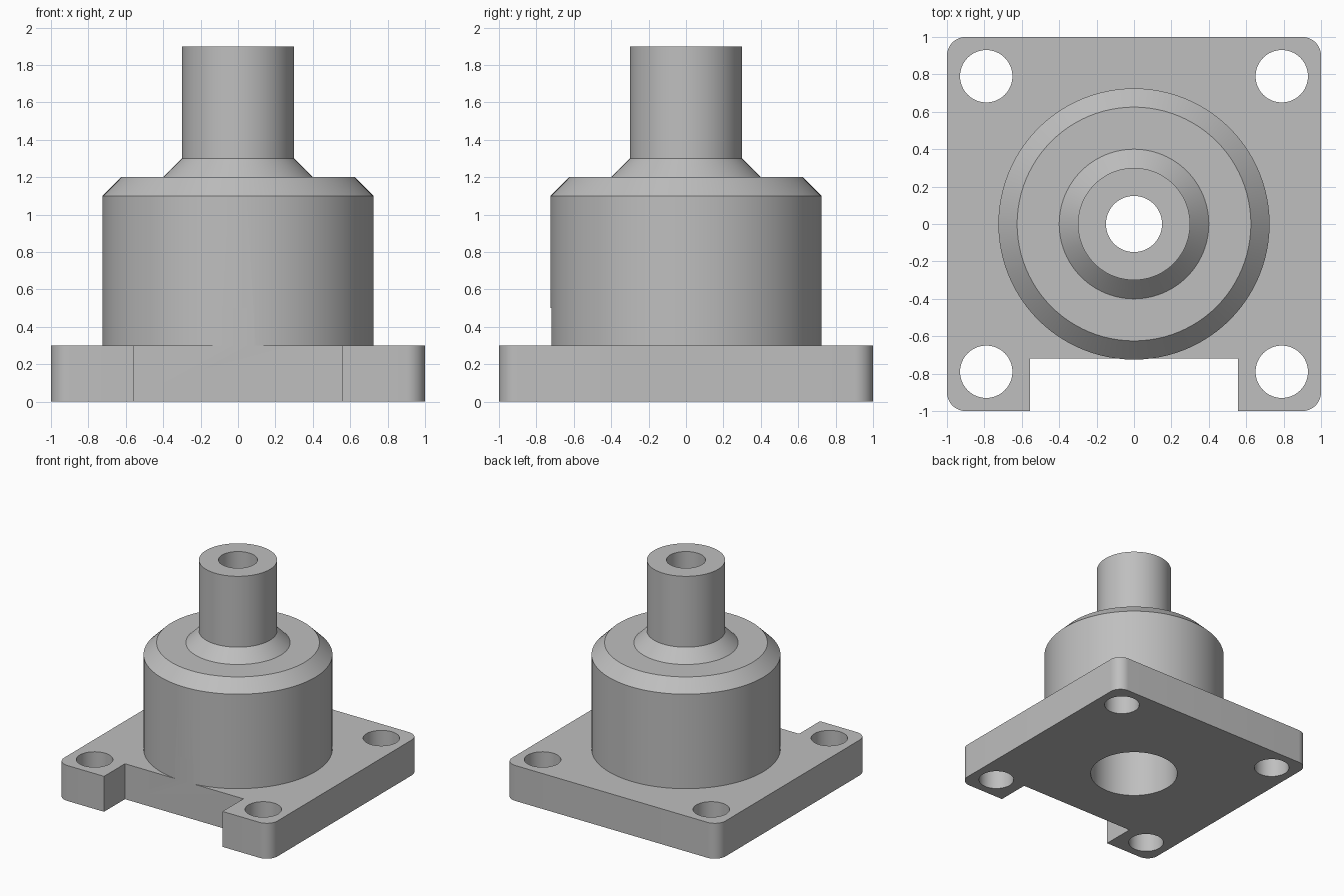
import bpy, bmesh, math
from mathutils import Vector

cube = bpy.data.objects.get("Cube")
if cube:
    bpy.data.objects.remove(cube, do_unlink=True)

grey = bpy.data.materials.new("plain grey")
grey.use_nodes = True
colour = (0.52, 0.52, 0.52, 1)
grey.diffuse_color = colour
grey.node_tree.nodes["Principled BSDF"].inputs["Base Color"].default_value = colour


def make_object(name, bm):
    bmesh.ops.recalc_face_normals(bm, faces=bm.faces)
    mesh = bpy.data.meshes.new(name)
    bm.to_mesh(mesh)
    bm.free()
    obj = bpy.data.objects.new(name, mesh)
    obj.data.materials.append(grey)
    bpy.context.collection.objects.link(obj)
    return obj


def lathe(name, profile, centre=(0, 0), steps=96):
    """Solid of revolution from (radius, height) points that start and end on the axis."""
    bm = bmesh.new()
    verts = [bm.verts.new((r, 0, z)) for r, z in profile]
    edges = [bm.edges.new(pair) for pair in zip(verts, verts[1:])]
    bmesh.ops.spin(bm, geom=verts + edges, cent=(0, 0, 0), axis=(0, 0, 1),
                   angle=math.tau, steps=steps)
    bmesh.ops.remove_doubles(bm, verts=bm.verts, dist=1e-5)
    bmesh.ops.dissolve_limit(bm, angle_limit=0.001, verts=bm.verts, edges=bm.edges)
    bmesh.ops.translate(bm, verts=bm.verts, vec=(*centre, 0))
    return make_object(name, bm)


def box(name, low, high, corner=0):
    """Block between two corners, with optional rounded vertical edges."""
    low, high = Vector(low), Vector(high)
    bm = bmesh.new()
    bmesh.ops.create_cube(bm, size=1)
    bmesh.ops.scale(bm, vec=high - low, verts=bm.verts)
    bmesh.ops.translate(bm, vec=(low + high) / 2, verts=bm.verts)
    if corner:
        upright = [e for e in bm.edges
                   if abs(e.verts[0].co.z - e.verts[1].co.z) > 0.01]
        bmesh.ops.bevel(bm, geom=upright, offset=corner, segments=12,
                        profile=0.5, affect='EDGES')
    return make_object(name, bm)


def combine(target, tool, operation):
    mod = target.modifiers.new(operation.title(), 'BOOLEAN')
    mod.object, mod.operation, mod.solver = tool, operation, 'EXACT'
    with bpy.context.temp_override(object=target, active_object=target):
        bpy.ops.object.modifier_apply(modifier=mod.name)
    bpy.data.objects.remove(tool, do_unlink=True)


# Square base with rounded corners
flange = box("flanged_housing", (-1, -1, 0), (1, 1, 0.3), 0.1)

# Round housing with chamfered shoulder, tapered collar and neck
housing = lathe("housing", [(0, 0.1), (0.725, 0.1), (0.725, 1.1), (0.625, 1.2),
                            (0.4, 1.2), (0.3, 1.3), (0.3, 1.9), (0, 1.9)])
combine(flange, housing, 'UNION')

# Stepped bore right through the middle
bore = lathe("bore", [(0, -0.1), (0.35, -0.1), (0.35, 0.9),
                      (0.15, 0.9), (0.15, 2), (0, 2)])
combine(flange, bore, 'DIFFERENCE')

# Corner bolt holes
for x in (-0.79, 0.79):
    for y in (-0.79, 0.79):
        hole = lathe("bolt_hole", [(0, -0.1), (0.14, -0.1), (0.14, 0.5), (0, 0.5)],
                     (x, y), 64)
        combine(flange, hole, 'DIFFERENCE')

# Notch in the front edge
notch = box("notch", (-0.555, -1.2, -0.1), (0.555, -0.72, 0.5))
combine(flange, notch, 'DIFFERENCE')

# Smooth round walls, crisp edges
bpy.ops.object.select_all(action='DESELECT')
flange.select_set(True)
bpy.context.view_layer.objects.active = flange
bpy.ops.object.shade_smooth_by_angle(angle=math.radians(25))
